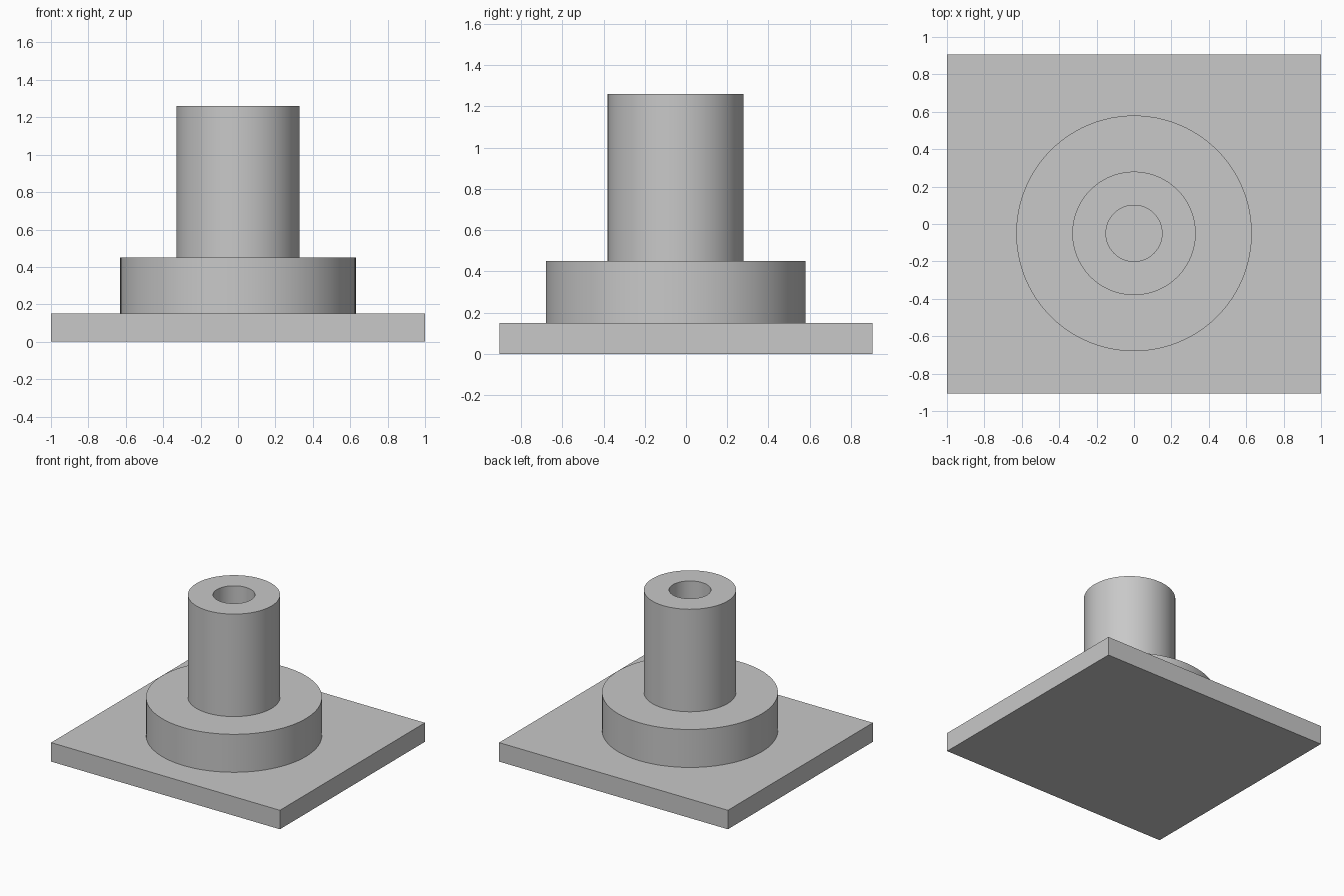
import bpy, bmesh, math
from mathutils import Vector

old = bpy.data.objects.get("Cube")
if old:
    bpy.data.objects.remove(old, do_unlink=True)

# Single grey material
GREY = (0.58, 0.58, 0.58, 1)
grey = bpy.data.materials.new("plain grey")
grey.use_nodes = True
grey.diffuse_color = GREY
shader = next(n for n in grey.node_tree.nodes if n.type == 'BSDF_PRINCIPLED')
shader.inputs["Base Color"].default_value = GREY

PLATE_TOP, FLANGE_TOP, SHAFT_TOP = 0.15, 0.45, 1.26
BORE_R, SHAFT_R, FLANGE_R = 0.15, 0.33, 0.63
AXIS_Y = -0.05


def add_object(name, bm):
    bmesh.ops.recalc_face_normals(bm, faces=bm.faces)
    mesh = bpy.data.meshes.new(name)
    bm.to_mesh(mesh)
    bm.free()
    mesh.materials.append(grey)
    obj = bpy.data.objects.new(name, mesh)
    bpy.context.collection.objects.link(obj)
    return obj


# Base plate
bm = bmesh.new()
bmesh.ops.create_cube(bm, size=1)
bmesh.ops.scale(bm, vec=(2, 1.81, PLATE_TOP), verts=bm.verts)
bmesh.ops.translate(bm, vec=(0, 0, PLATE_TOP / 2), verts=bm.verts)
add_object("base_plate", bm)

# Flange and bored shaft, turned from one profile standing on the plate
profile = [(BORE_R, PLATE_TOP), (BORE_R, SHAFT_TOP), (SHAFT_R, SHAFT_TOP),
           (SHAFT_R, FLANGE_TOP), (FLANGE_R, FLANGE_TOP), (FLANGE_R, PLATE_TOP)]
bm = bmesh.new()
verts = [bm.verts.new((r, 0, z)) for r, z in profile]
edges = [bm.edges.new((a, b)) for a, b in zip(verts, verts[1:] + verts[:1])]
bmesh.ops.spin(bm, geom=verts + edges, cent=(0, 0, 0), axis=(0, 0, 1),
               angle=math.tau, steps=96, use_merge=False)
bmesh.ops.remove_doubles(bm, verts=bm.verts, dist=0.0001)
hub = add_object("flanged_hub", bm)
hub.location = Vector((0, AXIS_Y, 0))

# Smooth round walls, sharp rims
bpy.ops.object.select_all(action='DESELECT')
hub.select_set(True)
bpy.context.view_layer.objects.active = hub
bpy.ops.object.shade_smooth_by_angle(angle=math.radians(30))
